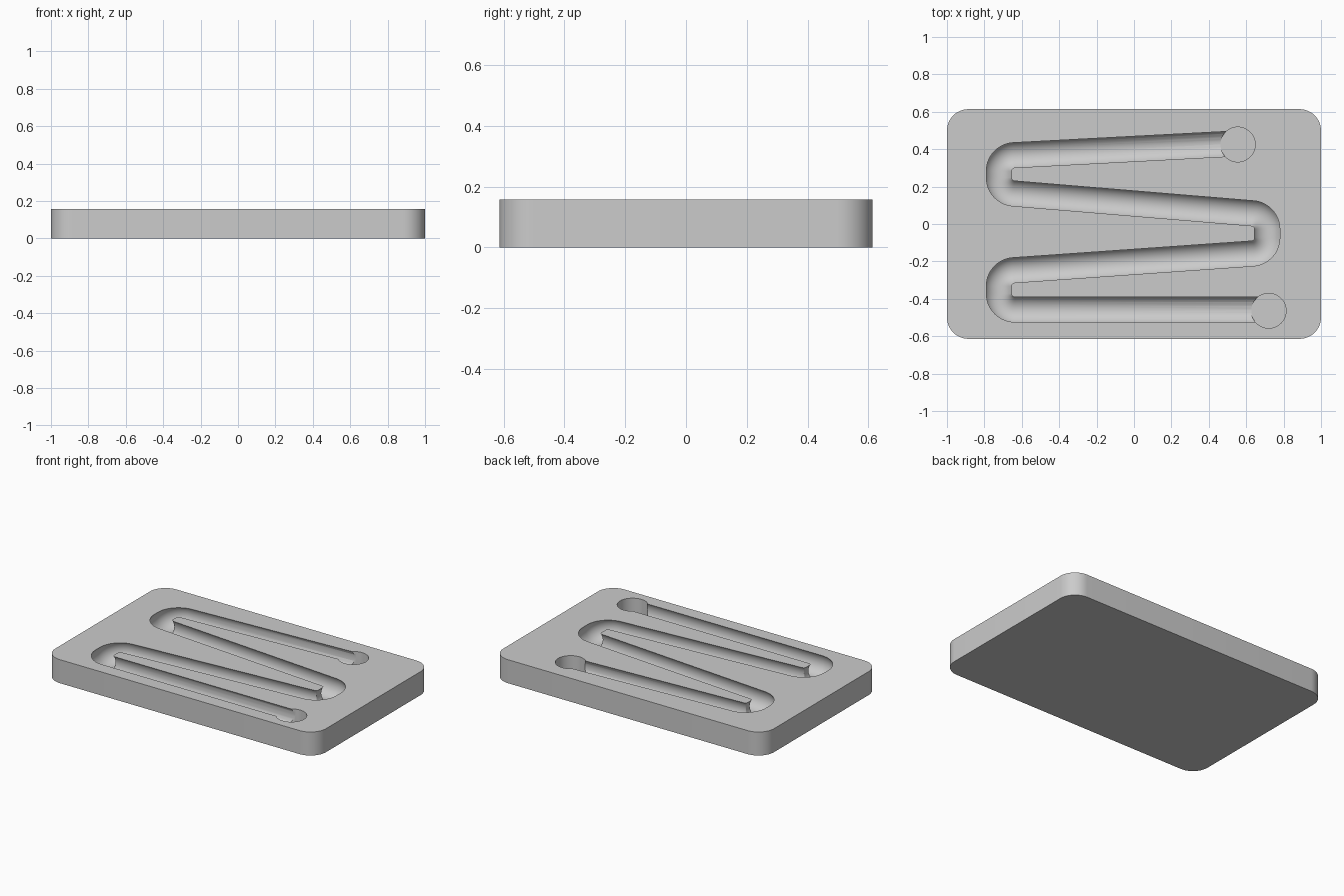
import bpy, bmesh
from math import cos, sin, radians, sqrt

cube = bpy.data.objects.get("Cube")
if cube:
    bpy.data.objects.remove(cube, do_unlink=True)

HALF_X, HALF_Y, TOP = 1.0, 0.614, 0.157
CORNER = 0.115
OPENING = 0.0675      # half width of the slot at the top face
BORE = 0.08           # radius of the round channel below it
BEND = 0.085          # centreline radius of each corner
AXIS_Z = TOP - sqrt(BORE ** 2 - OPENING ** 2)

grey = bpy.data.materials.new("plain_grey")
grey.use_nodes = True
colour = (0.6, 0.6, 0.6, 1)
grey.diffuse_color = colour
grey.node_tree.nodes["Principled BSDF"].inputs["Base Color"].default_value = colour


def arc(cx, cy, r, start, end, steps):
    angles = [radians(start + (end - start) * i / steps) for i in range(steps + 1)]
    return [(cx + r * cos(a), cy + r * sin(a)) for a in angles]


def prism(name, outline, bottom, top):
    """Extrude a flat outline straight up."""
    bm = bmesh.new()
    base = bm.faces.new([bm.verts.new((x, y, bottom)) for x, y in outline])
    moved = bmesh.ops.extrude_face_region(bm, geom=[base])["geom"]
    bmesh.ops.translate(bm, vec=(0, 0, top - bottom),
                        verts=[v for v in moved if isinstance(v, bmesh.types.BMVert)])
    bmesh.ops.recalc_face_normals(bm, faces=bm.faces)
    mesh = bpy.data.meshes.new(name)
    bm.to_mesh(mesh)
    bm.free()
    mesh.materials.append(grey)
    obj = bpy.data.objects.new(name, mesh)
    bpy.context.collection.objects.link(obj)
    return obj


def activate(obj):
    bpy.ops.object.select_all(action="DESELECT")
    obj.select_set(True)
    bpy.context.view_layer.objects.active = obj


# Rounded plate
outline = []
for i, (sx, sy) in enumerate([(1, 1), (-1, 1), (-1, -1), (1, -1)]):
    outline += arc(sx * (HALF_X - CORNER), sy * (HALF_Y - CORNER), CORNER,
                   90 * i, 90 * i + 90, 12)
plate = prism("grooved_plate", outline, 0, TOP)

# Winding round channel, its axis sunk below the top face
wells = [(0.555, 0.425), (0.72, -0.464)]
path = [(0.555, 0.431)]
for cx, y_upper, y_lower, start, middle, end in [
        (-0.6375, 0.283, 0.248, 93, 180, 265.4),
        (0.6275, -0.0275, -0.073, 85.4, 0, -86),
        (-0.6375, -0.332, -0.372, 94, 180, 270)]:
    path += arc(cx, y_upper, BEND, start, middle, 14)
    path += arc(cx, y_lower, BEND, middle, end, 14)
path += [(0.72, -0.457)]

curve = bpy.data.curves.new("groove_cutter", "CURVE")
curve.dimensions = "3D"
curve.bevel_depth = BORE
curve.bevel_resolution = 10
curve.use_fill_caps = True
spline = curve.splines.new("POLY")
spline.points.add(len(path) - 1)
for point, (x, y) in zip(spline.points, path):
    point.co = (x, y, AXIS_Z, 1)
curve.materials.append(grey)
groove = bpy.data.objects.new("groove_cutter", curve)
bpy.context.collection.objects.link(groove)
activate(groove)
bpy.ops.object.convert(target="MESH")
groove = bpy.context.object
bm = bmesh.new()
bm.from_mesh(groove.data)
bmesh.ops.remove_doubles(bm, verts=bm.verts, dist=0.0001)
bmesh.ops.recalc_face_normals(bm, faces=bm.faces)
bm.to_mesh(groove.data)
bm.free()

# Round flat-bottomed wells at both ends
cutters = [groove]
for x, y in wells:
    cutters.append(prism("well_cutter", arc(x, y, 0.093, 0, 352.5, 47),
                         AXIS_Z - BORE - 0.001, TOP + 0.1))

# Carve the plate
activate(plate)
for cutter in cutters:
    cutter.hide_render = True
    mod = plate.modifiers.new("carve", "BOOLEAN")
    mod.operation = "DIFFERENCE"
    mod.solver = "EXACT"
    mod.object = cutter
    bpy.ops.object.modifier_apply(modifier=mod.name)
for cutter in cutters:
    bpy.data.objects.remove(cutter, do_unlink=True)

activate(plate)
bpy.ops.object.shade_smooth_by_angle(angle=radians(30))
